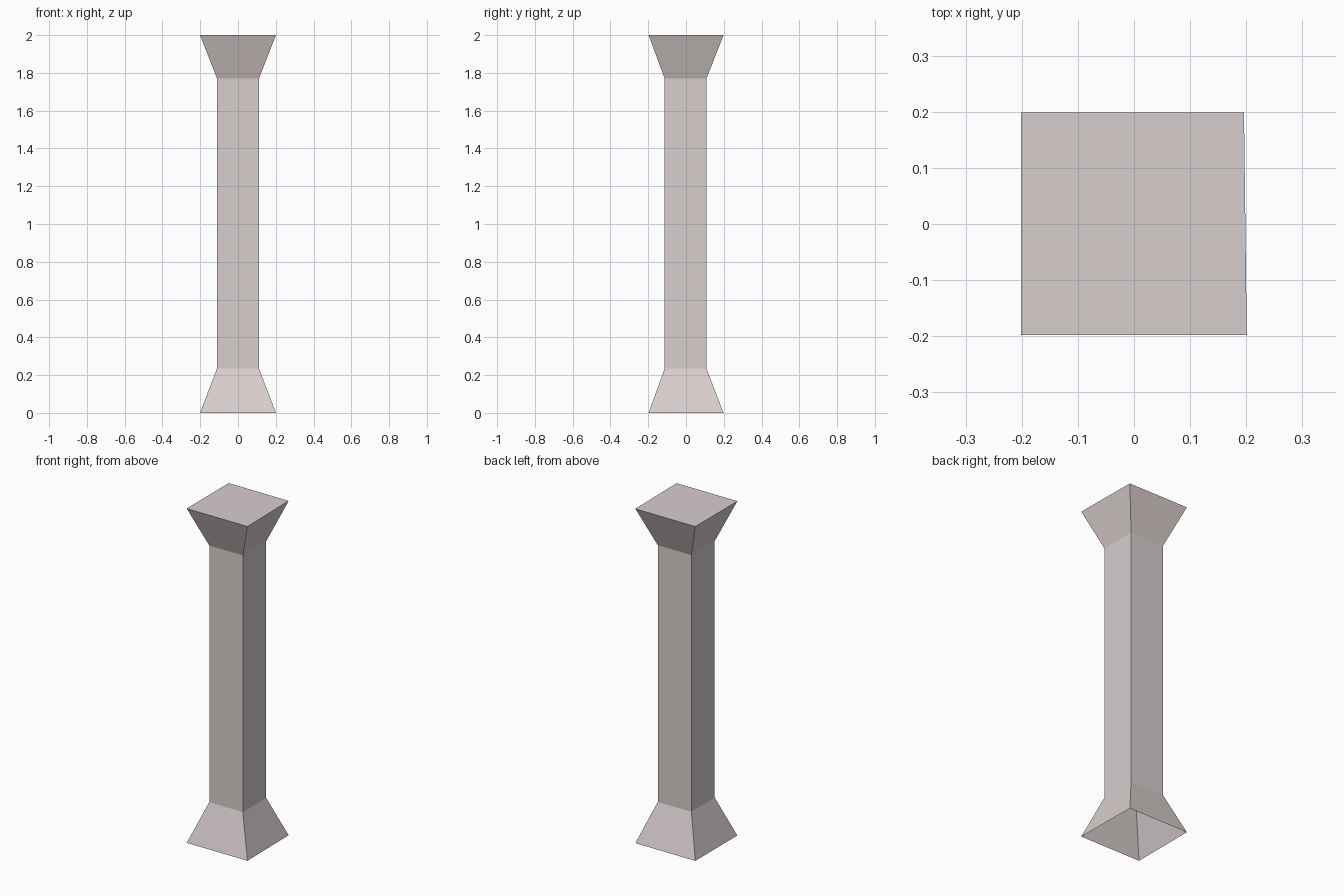
import bpy, bmesh

if "Cube" in bpy.data.objects:
    bpy.data.objects.remove(bpy.data.objects["Cube"])

# One flat stone colour
stone = bpy.data.materials.new("pale_stone")
stone.diffuse_color = (0.69, 0.62, 0.615, 1.0)
stone.use_nodes = True
stone.node_tree.nodes["Principled BSDF"].inputs["Base Color"].default_value = stone.diffuse_color

# Slightly irregular square outlines (wide ends, narrow shaft)
wide = [(-0.201, -0.198), (0.201, -0.198), (0.196, 0.199), (-0.201, 0.199)]
narrow = [(-0.111, -0.113), (0.111, -0.113), (0.111, 0.108), (-0.111, 0.108)]

# Flared base, straight shaft, flared capital
sections = [(0.0, wide), (0.235, narrow), (1.77, narrow), (2.0, wide)]

bm = bmesh.new()
rings = [[bm.verts.new((x, y, z)) for x, y in outline] for z, outline in sections]
for low, high in zip(rings, rings[1:]):
    for i in range(4):
        j = (i + 1) % 4
        bm.faces.new((low[i], low[j], high[j], high[i]))
bm.faces.new(rings[-1])  # closed top; the underside is open

mesh = bpy.data.meshes.new("pillar")
bm.to_mesh(mesh)
bm.free()
mesh.materials.append(stone)
pillar = bpy.data.objects.new("pillar", mesh)
bpy.context.collection.objects.link(pillar)
